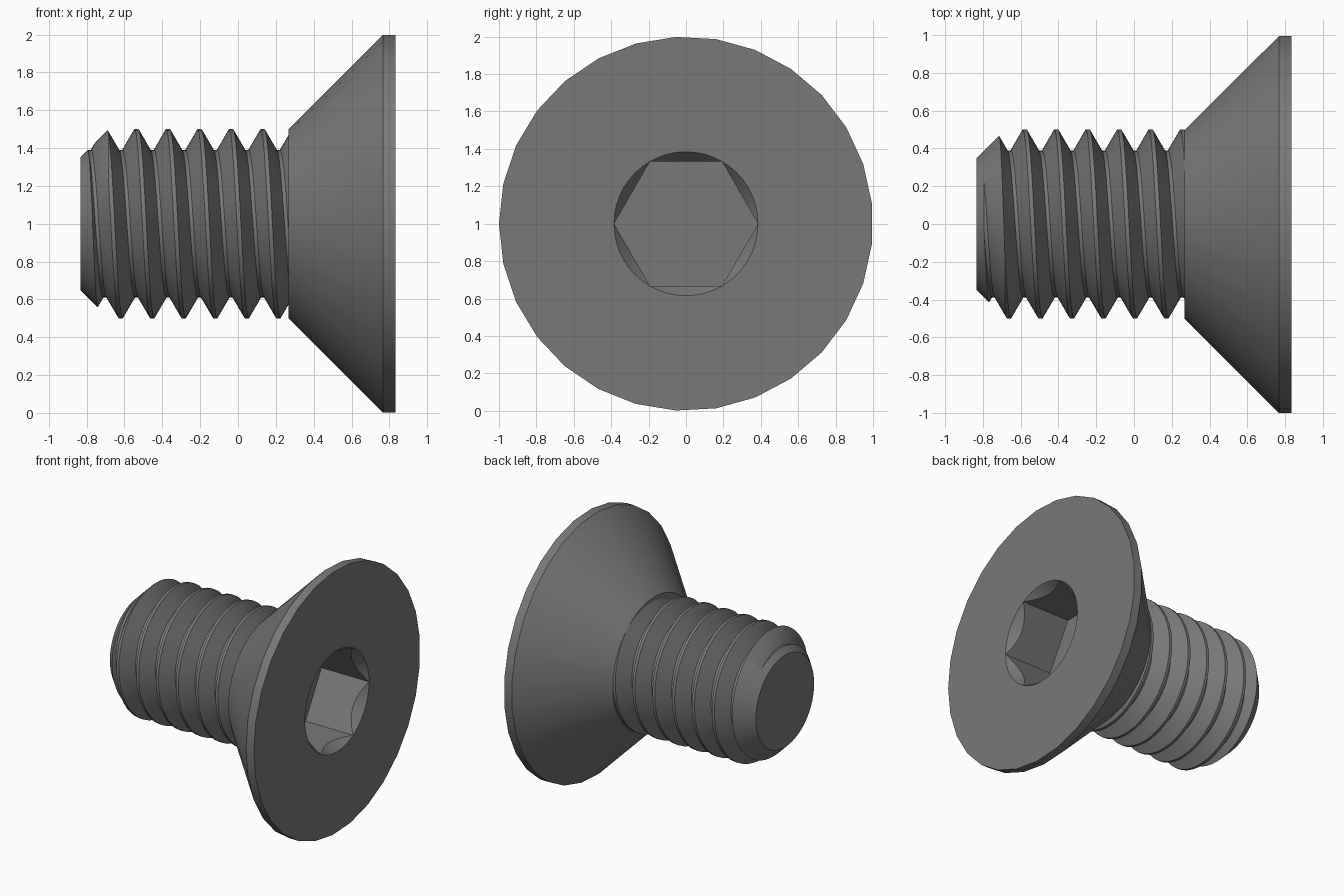
import bpy, bmesh, math

if "Cube" in bpy.data.objects:
    bpy.data.objects.remove(bpy.data.objects["Cube"])

PITCH = 1 / 6
END, NECK, RIM, FACE = -0.833, 0.267, 0.767, 0.833   # stations along x
steel = bpy.data.materials.new("dark grey steel")
steel.diffuse_color = (0.19, 0.19, 0.19, 1)
steel.use_nodes = True
steel.node_tree.nodes["Principled BSDF"].inputs["Base Color"].default_value = steel.diffuse_color


def pt(x, r, a):
    """Point at radius r around the screw axis; a = 0 is up, growing towards -y."""
    return (x, -r * math.sin(a), 1 + r * math.cos(a))


def ring(bm, n, x, r, start=0.0):
    return [bm.verts.new(pt(x, r, start + math.tau * i / n)) for i in range(n)]


def bridge(bm, a, b):
    n = len(a)
    for i in range(n):
        j = (i + 1) % n
        bm.faces.new((a[i], a[j], b[j], b[i]))


def finish(bm, name):
    bmesh.ops.recalc_face_normals(bm, faces=bm.faces[:])
    me = bpy.data.meshes.new(name)
    bm.to_mesh(me)
    bm.free()
    me.materials.append(steel)
    ob = bpy.data.objects.new(name, me)
    bpy.context.collection.objects.link(ob)
    return ob


def smooth(ob):
    bpy.ops.object.select_all(action='DESELECT')
    ob.select_set(True)
    bpy.context.view_layer.objects.active = ob
    bpy.ops.object.shade_smooth_by_angle(angle=math.radians(30))


# Threaded rod: helical grid, cut flat at both ends
N, TURNS = 48, 12
profile = [(-0.074, 0.39), (-0.0105, 0.5), (0.0105, 0.5), (0.074, 0.39)]
bm = bmesh.new()
cols = []
for i in range(N):
    col = []
    for k in range(TURNS):
        for off, r in profile:
            x = 0.13 + (k - 8 + i / N) * PITCH + off
            col.append(bm.verts.new(pt(x, r, math.tau * i / N)))
    cols.append(col)
rows = TURNS * 4
for i in range(N):
    shift = 4 if i == N - 1 else 0
    nxt = cols[(i + 1) % N]
    for k in range(rows - 1 - shift):
        bm.faces.new((cols[i][k], cols[i][k + 1], nxt[k + 1 + shift], nxt[k + shift]))
for x, d in ((-0.9, -1), (0.35, 1)):
    bmesh.ops.bisect_plane(bm, geom=bm.verts[:] + bm.edges[:] + bm.faces[:], dist=1e-6,
                           plane_co=(x, 0, 0), plane_no=(d, 0, 0), clear_outer=True)
    rim = [e for e in bm.edges if e.is_boundary and all(abs(v.co.x - x) < 1e-4 for v in e.verts)]
    bmesh.ops.holes_fill(bm, edges=rim, sides=0)
shaft = finish(bm, "threaded_shaft")

# Envelope that gives the shaft its tapered tip
bm = bmesh.new()
rings = [ring(bm, 72, x, r, 0.013) for x, r in ((END, 0.35), (END + 0.3, 0.65), (NECK, 0.65))]
bridge(bm, rings[0], rings[1])
bridge(bm, rings[1], rings[2])
bm.faces.new(rings[0])
bm.faces.new(rings[2])
clip = finish(bm, "tip_envelope")
clip.hide_render = True
mod = shaft.modifiers.new("tip", 'BOOLEAN')
mod.operation = 'INTERSECT'
mod.solver = 'EXACT'
mod.object = clip
deps = bpy.context.evaluated_depsgraph_get()
cut = bpy.data.meshes.new_from_object(shaft.evaluated_get(deps))
shaft.modifiers.clear()
shaft.data = cut
bpy.data.objects.remove(clip)
smooth(shaft)

# Countersunk head with a hexagon socket
bm = bmesh.new()
SIDES, S = 29, 48
start = -math.pi / 2 + math.pi          # one corner points to -y
outer = [ring(bm, SIDES, x, r, start) for x, r in ((NECK, 0.5), (RIM, 1.0), (FACE, 1.0))]
bridge(bm, outer[0], outer[1])
bridge(bm, outer[1], outer[2])
bm.faces.new(outer[0])
APO = 1 / 3
COR = APO / math.cos(math.pi / 6)
mouth, lip, floor = [], [], []
for i in range(S):
    a = math.tau * i / S
    local = (a + math.pi / 6) % (math.pi / 3) - math.pi / 6
    r = APO / math.cos(local)            # flats face up and down
    mouth.append(bm.verts.new(pt(FACE, COR, a)))
    lip.append(bm.verts.new(pt(FACE - (COR - r) * 1.3, r, a)))
    floor.append(bm.verts.new(pt(FACE - 0.4, r, a)))
bridge(bm, mouth, lip)
bridge(bm, lip, floor)
bm.faces.new(floor)
edges = [e for e in bm.edges if e.is_boundary]
bmesh.ops.triangle_fill(bm, edges=edges, use_beauty=True, normal=(1, 0, 0))
bmesh.ops.remove_doubles(bm, verts=bm.verts[:], dist=1e-4)
head = finish(bm, "countersunk_head")
smooth(head)
